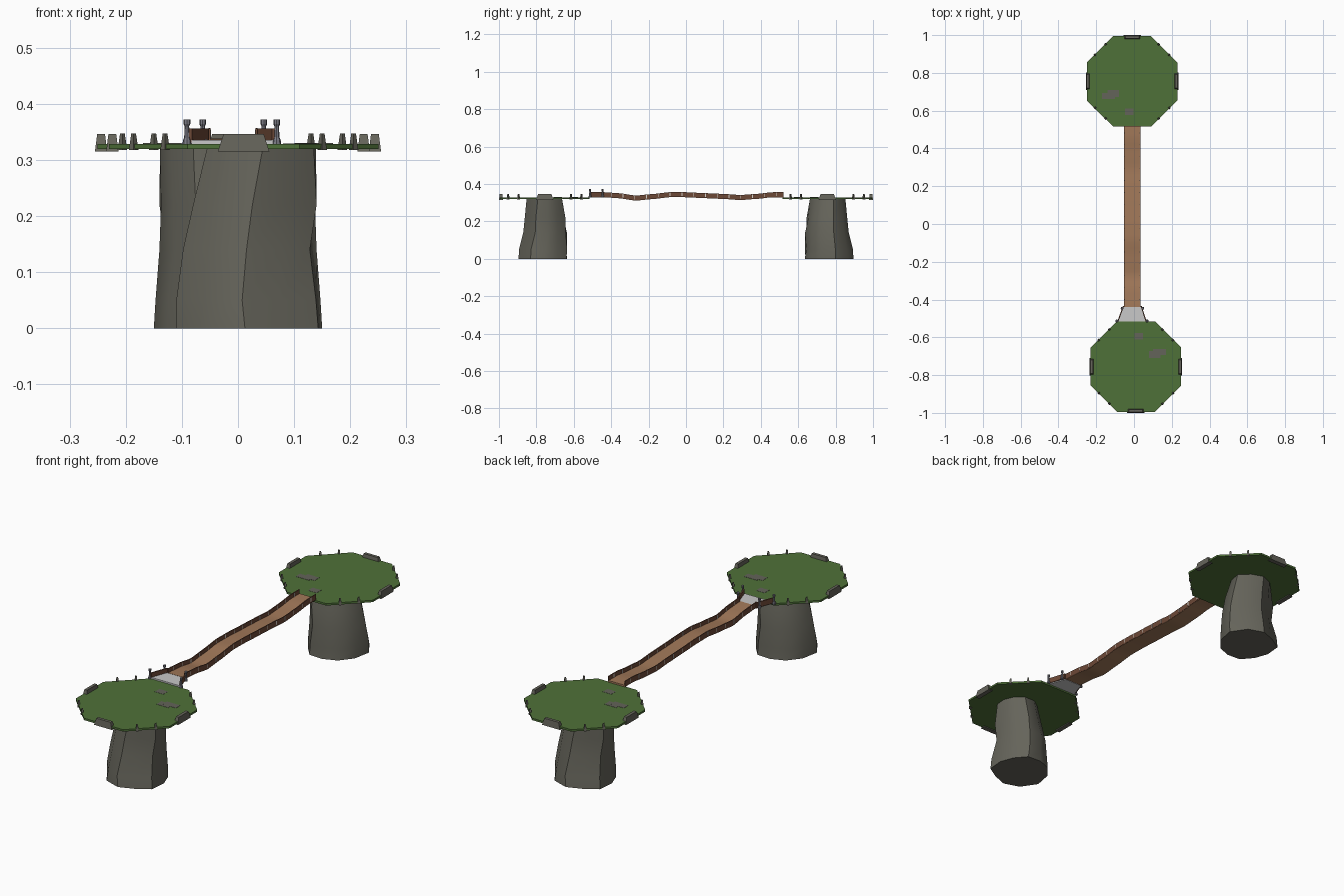
import bpy, bmesh, math, random
from mathutils import Vector

if "Cube" in bpy.data.objects:
    bpy.data.objects.remove(bpy.data.objects["Cube"])


def material(name, rgb):
    m = bpy.data.materials.new(name)
    m.diffuse_color = (*rgb, 1)
    m.use_nodes = True
    m.node_tree.nodes["Principled BSDF"].inputs["Base Color"].default_value = m.diffuse_color
    return m


GRASS = material("grass green", (0.078, 0.165, 0.04))
STONE = material("stone grey", (0.13, 0.127, 0.103))
PATCH = material("patch grey", (0.125, 0.125, 0.1))
DECK = material("deck brown", (0.36, 0.19, 0.1))
RAIL = material("rail brown", (0.15, 0.065, 0.037))
RAMP = material("ramp light grey", (0.58, 0.58, 0.58))
POST = material("post blue grey", (0.2, 0.2, 0.235))
TICK = material("peg white", (0.7, 0.68, 0.64))


def loft(name, rings, mat, smooth=None):
    """Skin a list of equal rings of points and cap both ends."""
    bm = bmesh.new()
    vs = [[bm.verts.new(p) for p in r] for r in rings]
    n = len(rings[0])
    for a, b in zip(vs, vs[1:]):
        for i in range(n):
            j = (i + 1) % n
            bm.faces.new((a[i], a[j], b[j], b[i]))
    bm.faces.new(vs[0][::-1])
    bm.faces.new(vs[-1])
    bmesh.ops.recalc_face_normals(bm, faces=bm.faces)
    me = bpy.data.meshes.new(name)
    bm.to_mesh(me)
    bm.free()
    me.materials.append(mat)
    if smooth:
        me.shade_smooth()
        me.set_sharp_from_angle(angle=math.radians(smooth))
    ob = bpy.data.objects.new(name, me)
    bpy.context.collection.objects.link(ob)
    return ob


def rect(cx, cy, hx, hy, z, ang=0):
    c, s = math.cos(ang), math.sin(ang)
    return [(cx + c * x - s * y, cy + s * x + c * y, z)
            for x, y in ((-hx, -hy), (hx, -hy), (hx, hy), (-hx, hy))]


CX, CY = 0.01, -0.755


def island(tag, s):
    """One island; s = -1 turns it half round the origin."""
    def place(pts):
        return [(s * (CX + x), s * (CY + y), z) for x, y, z in pts]

    # grass top
    a, h = 0.24, 0.1
    octagon = [(a, -h), (a, h), (h, a), (-h, a), (-a, h), (-a, -h), (-h, -a), (h, -a)]
    loft(tag + "_grass_top", [place([(x, y, z) for x, y in octagon])
                              for z in (0.32, 0.329)], GRASS)

    # rock pillar: each ring is an uneven polygon fitted to x and y limits
    rnd = random.Random(4)
    n = 11
    base = [rnd.uniform(0.86, 1.1) for _ in range(n)]
    rings = []
    for z, x0, x1, y0, y1 in ((0, -.11, .15, -.895, -.635), (.05, -.11, .147, -.893, -.636),
                              (.14, -.098, .14, -.87, -.637), (.22, -.08, .14, -.862, -.645),
                              (.322, -.055, .139, -.852, -.663)):
        pts = []
        for i in range(n):
            r = base[i] * rnd.uniform(0.95, 1.05)
            t = 2 * math.pi * i / n + 0.3 * z
            pts.append((r * math.cos(t), r * math.sin(t)))
        xs, ys = [p[0] for p in pts], [p[1] for p in pts]
        rings.append([(s * (x0 + (x - min(xs)) / (max(xs) - min(xs)) * (x1 - x0)),
                       s * (y0 + (y - min(ys)) / (max(ys) - min(ys)) * (y1 - y0)), z)
                      for x, y in pts])
    loft(tag + "_pillar", rings, STONE, 35)

    # long edge rocks on the three sides away from the bridge
    for k, ang in enumerate((0, math.pi / 2, math.pi)):
        cx, cy = -0.234 * math.cos(ang), -0.234 * math.sin(ang)
        loft(f"{tag}_edge_rock_{k}", [place(rect(cx, cy, 0.011, 0.046, 0.315, ang)),
                                      place(rect(cx, cy, 0.007, 0.036, 0.346, ang))], STONE)

    # small stakes, two on each slanted edge
    for sx in (-1, 1):
        for sy in (-1, 1):
            for x, y in ((0.196, 0.14), (0.14, 0.196)):
                ang = math.radians(45 * sx * sy)
                loft(tag + "_stake", [place(rect(sx * x, sy * y, 0.006, 0.006, 0.318, ang)),
                                      place(rect(sx * x, sy * y, 0.003, 0.003, 0.347, ang))],
                     STONE)

    # thin stone patches on the grass
    for cx, cy, hx, hy in ((0.1, 0.064, 0.03, 0.018), (0.125, 0.077, 0.034, 0.016),
                           (0.015, 0.16, 0.022, 0.017)):
        loft(tag + "_stone_patch", [place(rect(cx, cy, hx, hy, z))
                                    for z in (0.328, 0.3296 + cx * 0.003)], PATCH)


island("front", 1)
island("back", -1)

# wavy bridge path: (y, deck bottom z)
KEYS = [(-.44, .329), (-.36, .324), (-.27, .311), (-.18, .319), (-.08, .330), (0, .329),
        (.1, .324), (.2, .320), (.29, .314), (.38, .320), (.46, .329), (.52, .329)]


def path_z(y):
    for i in range(len(KEYS) - 1):
        (ya, za), (yb, zb) = KEYS[i], KEYS[i + 1]
        if y <= yb:
            t = (y - ya) / (yb - ya)
            t = 0.5 * t + 0.5 * t * t * (3 - 2 * t)
            return za + (zb - za) * t
    return KEYS[-1][1]


STEPS = [-.44 + .96 * i / 40 for i in range(41)]
XL, XR = -0.053, 0.035


def ribbon(name, x0, x1, lo, hi, mat):
    return loft(name, [[(x0, y, path_z(y) + lo), (x1, y, path_z(y) + lo),
                        (x1, y, path_z(y) + hi), (x0, y, path_z(y) + hi)] for y in STEPS],
                mat, 30)


ribbon("bridge_deck", XL + .001, XR - .001, 0.0, 0.008, DECK)
for nm, x in (("left", XL), ("right", XR - 0.004)):
    ribbon("bridge_rail_" + nm, x, x + 0.004, 0.001, 0.027, RAIL)
    # little pale pegs along the rail
    for i in range(15):
        y = -0.4 + i * 0.063
        z = path_z(y)
        loft("rail_peg", [rect(x + .002, y, .0026, .002, z + .007),
                          rect(x + .002, y, .0026, .002, z + .025)], TICK)

# flared ramp joining the front island
loft("ramp", [[(-0.083, -.515, z), (0.064, -.515, z), (XR, -.435, z), (XL, -.435, z)]
              for z in (0.327, 0.336)], RAMP)

# ramp side rails and posts
for nm, xa, xb in (("left", -0.085, XL - .003), ("right", 0.064, XR + .003)):
    d = 0.003
    loft("ramp_rail_" + nm, [[(xa - d, -.515, z), (xa + d, -.515, z),
                              (xb + d, -.435, z), (xb - d, -.435, z)]
                             for z in (0.331, 0.356)], RAIL)
for x, y in ((-.091, -.513), (.069, -.513), (-.063, -.446), (.046, -.446)):
    prof = ((.008, .328), (.007, .336), (.005, .34), (.004, .36),
            (.006, .364), (.006, .372))
    loft("ramp_post", [[(x + r * math.cos(k * math.pi / 4), y + r * math.sin(k * math.pi / 4), z)
                        for k in range(8)] for r, z in prof], POST)
